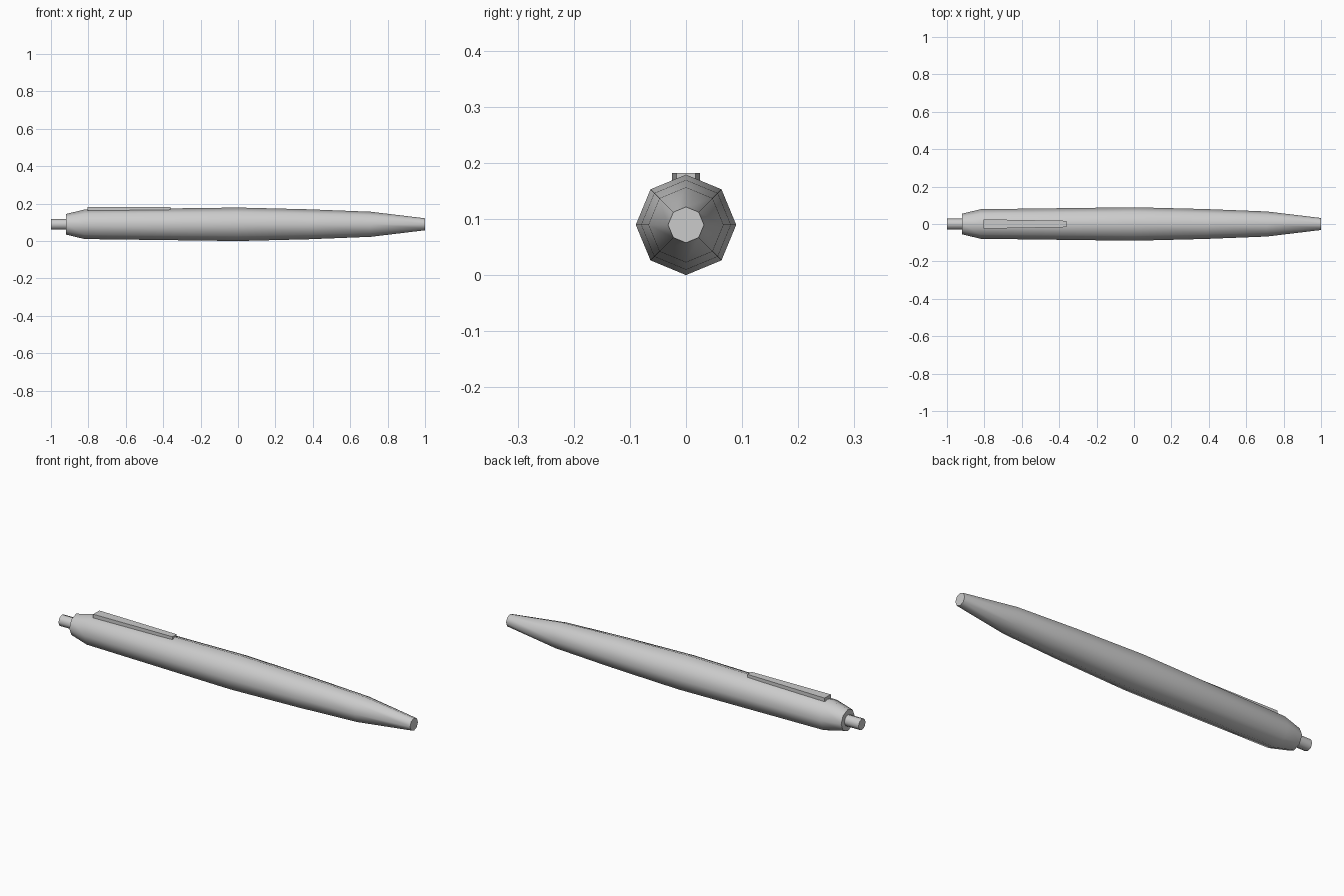
import bpy, bmesh, math

if "Cube" in bpy.data.objects:
    bpy.data.objects.remove(bpy.data.objects["Cube"], do_unlink=True)

AXIS_Z = 0.0895
SIDES = 8

grey = bpy.data.materials.new("light_grey")
grey.use_nodes = True
grey.diffuse_color = (0.6, 0.6, 0.6, 1)
grey.node_tree.nodes["Principled BSDF"].inputs["Base Color"].default_value = (0.6, 0.6, 0.6, 1)


def finish(name, bm, smooth):
    bmesh.ops.recalc_face_normals(bm, faces=bm.faces)
    mesh = bpy.data.meshes.new(name)
    bm.to_mesh(mesh)
    bm.free()
    mesh.materials.append(grey)
    obj = bpy.data.objects.new(name, mesh)
    bpy.context.collection.objects.link(obj)
    if smooth:
        bpy.ops.object.select_all(action="DESELECT")
        obj.select_set(True)
        bpy.context.view_layer.objects.active = obj
        bpy.ops.object.shade_smooth_by_angle(angle=math.radians(50))
    return obj


def turned(name, profile):
    """Closed octagonal solid along x from (x, radius) pairs."""
    bm = bmesh.new()
    rings = []
    for x, r in profile:
        angles = [math.tau * i / SIDES for i in range(SIDES)]
        rings.append([bm.verts.new((x, r * math.cos(a), AXIS_Z + r * math.sin(a)))
                      for a in angles])
    for a, b in zip(rings, rings[1:]):
        for i in range(SIDES):
            j = (i + 1) % SIDES
            bm.faces.new((a[i], a[j], b[j], b[i]))
    bm.faces.new(rings[0])
    bm.faces.new(rings[-1])
    return finish(name, bm, True)


# Barrel with tapered tip, and the push button at the back
turned("barrel", [(-0.92, 0.055), (-0.82, 0.079), (0, 0.0895),
                  (0.38, 0.08), (0.71, 0.067), (1, 0.032)])
turned("push_button", [(-1, 0.029), (-0.91, 0.029)])

# Pocket clip, narrowing towards the tip
bm = bmesh.new()
bmesh.ops.create_cube(bm, size=1)
for v in bm.verts:
    back = v.co.x < 0
    top = v.co.z > 0
    v.co.x = -0.805 if back else -0.36
    v.co.y *= 0.05 if back else 0.034
    v.co.z = 0.182 if top else (0.163 if back else 0.166)
finish("pocket_clip", bm, False)
